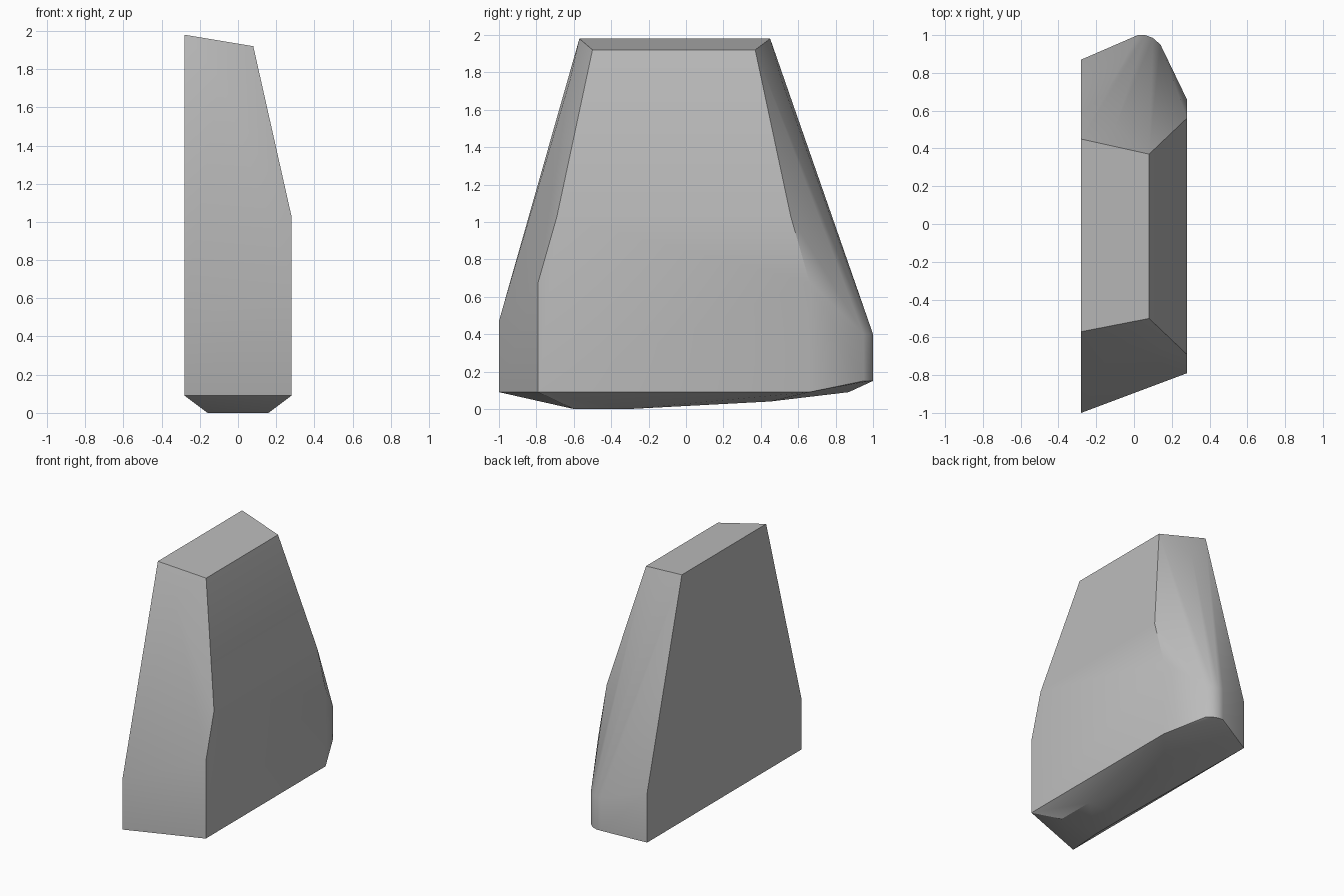
import bpy
import bmesh
import math

cube = bpy.data.objects.get("Cube")
if cube:
    bpy.data.objects.remove(cube, do_unlink=True)

# Single plain grey finish
grey = bpy.data.materials.new("stone_grey")
grey.use_nodes = True
colour = (0.5, 0.5, 0.5, 1)
grey.diffuse_color = colour
grey.node_tree.nodes["Principled BSDF"].inputs["Base Color"].default_value = colour

FLAT, OUTER, FOOT = -0.28, 0.28, 0.16

# Sloped top rim
corners = [(FLAT, -0.57, 1.98), (FLAT, 0.45, 1.98),
           (0.08, -0.50, 1.92), (0.08, 0.37, 1.92)]
# Shallow ridges below the rim, front and back
corners += [(-0.10, -0.62, 1.76), (-0.10, 0.51, 1.76)]
# Flat side
corners += [(FLAT, y, z) for y in (-1.0, 0.87) for z in (0.09, 0.47)]
# Outer side: upper bend, lower bend, bottom edge
corners += [(OUTER, -0.69, 1.03), (OUTER, 0.56, 1.03),
            (OUTER, -0.79, 0.68), (OUTER, 0.66, 0.68),
            (OUTER, -0.79, 0.09), (OUTER, 0.66, 0.09)]
# Rounded vertical nose at the back
for x, y in ((0.02, 1.0), (0.06, 1.0), (0.10, 0.985), (0.14, 0.95)):
    corners += [(x, y, 0.15), (x, y, 0.40)]
# Underside, rising gently towards the back
for s in (-1, 1):
    corners += [(s * FOOT, -0.60, 0), (s * FOOT, -0.30, 0), (s * 0.10, 0.45, 0.04)]

# Wrap the corners into one faceted block
bm = bmesh.new()
for co in corners:
    bm.verts.new(co)
bmesh.ops.convex_hull(bm, input=bm.verts[:])
loose = [v for v in bm.verts if not v.link_faces]
bmesh.ops.delete(bm, geom=loose, context='VERTS')
bmesh.ops.dissolve_limit(bm, angle_limit=math.radians(0.8),
                         verts=bm.verts[:], edges=bm.edges[:])
bmesh.ops.recalc_face_normals(bm, faces=bm.faces[:])
mesh = bpy.data.meshes.new("tapered_block")
bm.to_mesh(mesh)
bm.free()
mesh.materials.append(grey)

block = bpy.data.objects.new("tapered_block", mesh)
bpy.context.collection.objects.link(block)
bpy.context.view_layer.objects.active = block
block.select_set(True)
bpy.ops.object.shade_smooth_by_angle(angle=math.radians(28))
